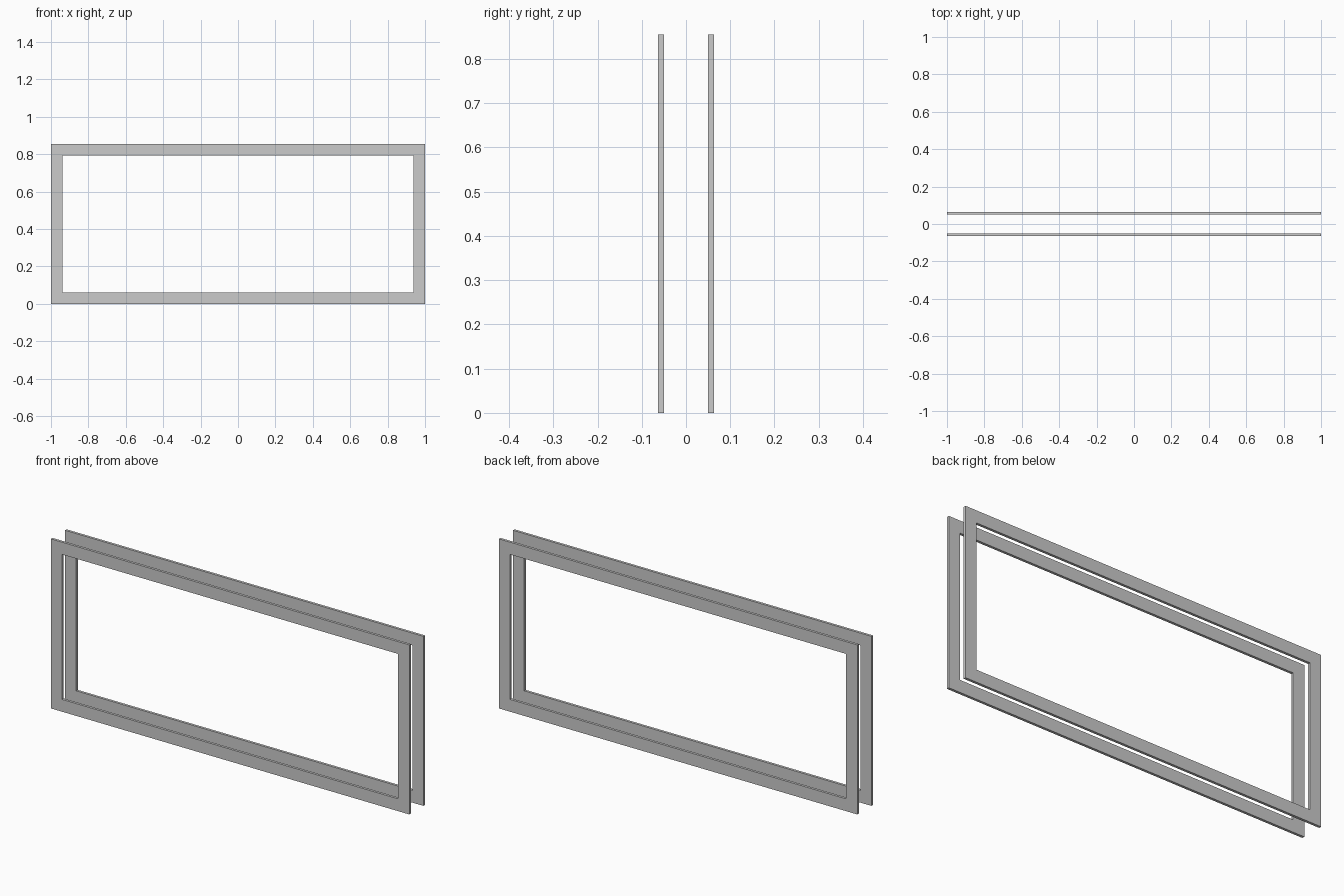
import bpy, bmesh

if "Cube" in bpy.data.objects:
    bpy.data.objects.remove(bpy.data.objects["Cube"])

HEIGHT, BORDER = 0.855, 0.062
Y_IN, Y_OUT = 0.05, 0.063


def rectangle(bm, inset, y):
    x, lo, hi = 1 - inset, inset, HEIGHT - inset
    return [bm.verts.new((px, y, pz)) for px, pz in ((-x, lo), (x, lo), (x, hi), (-x, hi))]


def frame(name, y0, y1):
    # Four rectangular loops bridged into a closed ring
    bm = bmesh.new()
    loops = [rectangle(bm, 0, y0), rectangle(bm, 0, y1),
             rectangle(bm, BORDER, y1), rectangle(bm, BORDER, y0)]
    for a, b in zip(loops, loops[1:] + loops[:1]):
        for i in range(4):
            j = (i + 1) % 4
            bm.faces.new((a[i], a[j], b[j], b[i]))
    bmesh.ops.recalc_face_normals(bm, faces=bm.faces)
    mesh = bpy.data.meshes.new(name)
    bm.to_mesh(mesh)
    bm.free()
    bpy.context.collection.objects.link(bpy.data.objects.new(name, mesh))


# Matching front and back window trims
frame("front_trim", -Y_OUT, -Y_IN)
frame("back_trim", Y_IN, Y_OUT)
